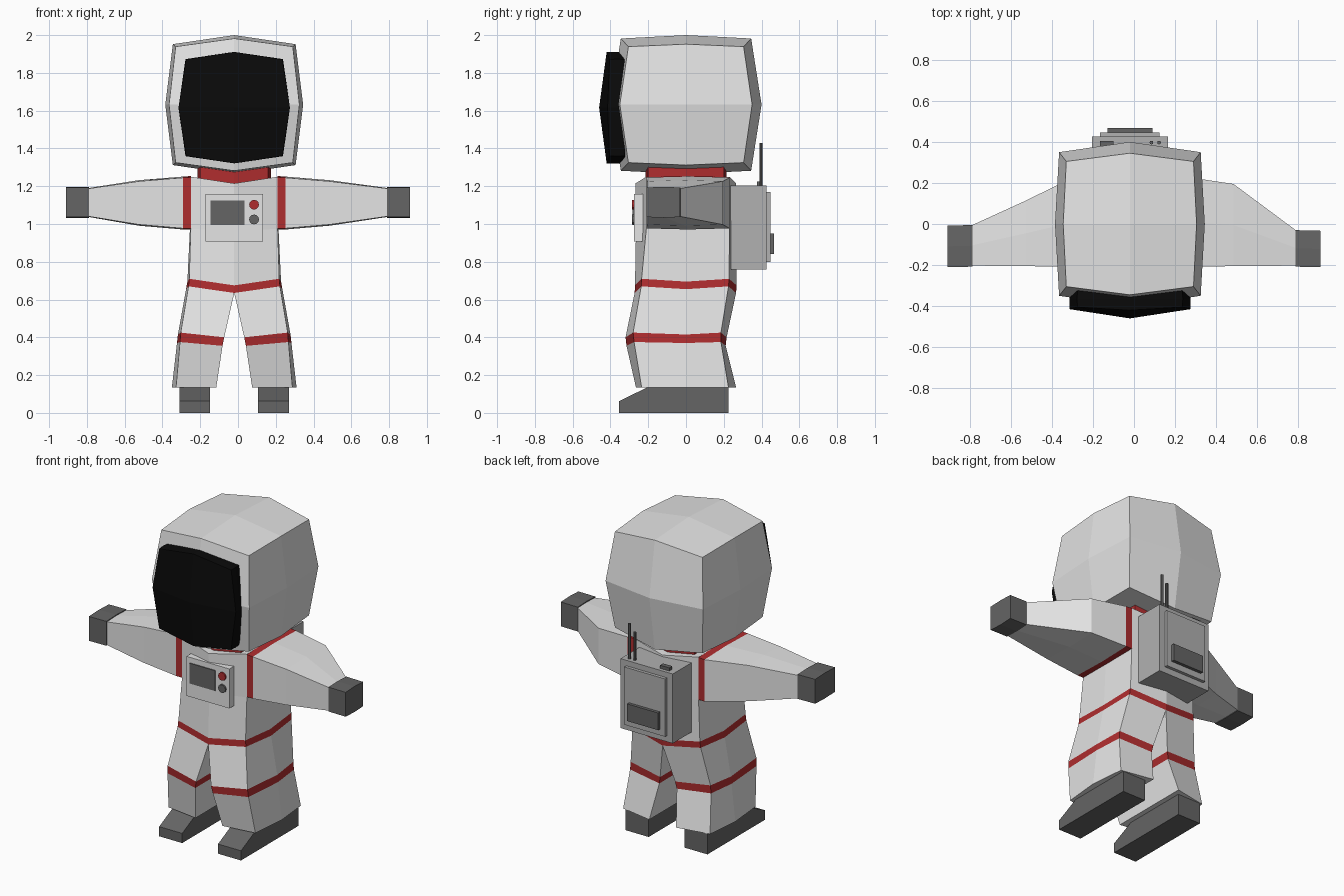
import bpy, bmesh, math
from mathutils import Vector

if "Cube" in bpy.data.objects:
    bpy.data.objects.remove(bpy.data.objects["Cube"])

CX = -0.02  # centre line of the figure


def material(name, rgb):
    m = bpy.data.materials.new(name)
    m.diffuse_color = (*rgb, 1)
    m.use_nodes = True
    m.node_tree.nodes["Principled BSDF"].inputs["Base Color"].default_value = m.diffuse_color
    return m


SUIT = material("suit_white", (0.78, 0.78, 0.78))
RED = material("stripe_red", (0.43, 0.026, 0.028))
DARK = material("dark_grey", (0.13, 0.13, 0.13))
PACK = material("pack_grey", (0.44, 0.44, 0.44))
BLACK = material("visor_black", (0.003, 0.003, 0.003))


def finish(name, bm, *mats):
    bmesh.ops.recalc_face_normals(bm, faces=bm.faces[:])
    me = bpy.data.meshes.new(name)
    bm.to_mesh(me)
    bm.free()
    for m in mats:
        me.materials.append(m)
    ob = bpy.data.objects.new(name, me)
    bpy.context.collection.objects.link(ob)
    return ob


def loft(bm, rings, red_bands=()):
    """Skin closed rings of points, capping both ends."""
    vs = [[bm.verts.new(p) for p in r] for r in rings]
    n = len(vs[0])
    for b in range(len(vs) - 1):
        for i in range(n):
            j = (i + 1) % n
            quad = [vs[b][i], vs[b][j], vs[b + 1][j], vs[b + 1][i]]
            if all(abs(v.co.x - CX) < 1e-5 for v in quad):
                continue  # no wall on the centre line
            bm.faces.new(quad).material_index = int(b in red_bands)
    bm.faces.new(vs[0])
    bm.faces.new(vs[-1])


def box(name, x0, x1, y0, y1, z0, z1, mat):
    bm = bmesh.new()
    loft(bm, [[(x0, y0, z), (x1, y0, z), (x1, y1, z), (x0, y1, z)] for z in (z0, z1)])
    return finish(name, bm, mat)


def cylinder(name, centre, radius, depth, mat, axis="Z", sides=12):
    bm = bmesh.new()
    bmesh.ops.create_cone(bm, cap_ends=True, segments=sides, radius1=radius,
                          radius2=radius, depth=depth)
    ob = finish(name, bm, mat)
    ob.location = centre
    if axis == "Y":
        ob.rotation_euler.x = math.pi / 2
    return ob


def bulged_box(name, centre, xs, ys, zs, mat):
    """2x2-per-side box; each table: corner, 1st other axis mid, 2nd mid, face centre."""
    bm = bmesh.new()
    bmesh.ops.create_cube(bm, size=2)
    bmesh.ops.subdivide_edges(bm, edges=bm.edges[:], cuts=1, use_grid_fill=True)
    for v in bm.verts:
        i, j, k = (round(c) for c in v.co)
        pick = lambda t, a, b: t[(a == 0) + 2 * (b == 0)]
        v.co = Vector(centre) + Vector((i * pick(xs, j, k), j * pick(ys, i, k),
                                        k * pick(zs, i, j)))
    return finish(name, bm, mat)


# Helmet and visor
bulged_box("helmet", (CX, 0, 1.632), (.31, .325, .345, .365), (.305, .345, .35, .40),
           (.307, .35, .32, .368), SUIT)
bulged_box("visor", (CX, -.365, 1.616), (.255, .258, .295, .295), (.04, .055, .05, .095),
           (.255, .295, .257, .295), BLACK)

# Neck ring
bm = bmesh.new()
outline = [(-.18, -.2), (0, -.215), (.18, -.2), (.195, 0), (.18, .2), (0, .215),
           (-.18, .2), (-.195, 0)]
loft(bm, [[(CX + x, y, z) for x, y in outline] for z in (1.2, 1.32)])
finish("neck", bm, RED)

# Torso and legs: outer x, side x, inner x, outer front/back y, inner front/back y,
# outer z, side z, inner z
half_body = [
    (.308, .33, .095, -.235, .225, -.265, .265, .135, .135, .135),
    (.287, .303, .062, -.275, .185, -.315, .21, .375, .37, .355),
    (.283, .298, .053, -.28, .185, -.32, .215, .425, .415, .40),
    (.242, .255, 0, -.237, .225, -.272, .265, .67, .655, .635),
    (.238, .248, 0, -.235, .228, -.27, .268, .71, .695, .675),
    (.23, .235, 0, -.21, .23, -.265, .27, .975, .965, .96),
    (.23, .23, 0, -.21, .23, -.268, .265, 1.25, 1.25, 1.215),
]
bm = bmesh.new()
for s in (-1, 1):
    rings = []
    for xo, xm, xi, fo, bo, fi, bi, zo, zm, zi in half_body:
        ring = [(xo, fo, zo), (xm, 0, zm), (xo, bo, zo), (xi, bi, zi), (xi, 0, zi), (xi, fi, zi)]
        rings.append([(CX + s * x, y, z) for x, y, z in ring])
    loft(bm, rings, red_bands=(1, 3))
bmesh.ops.remove_doubles(bm, verts=bm.verts[:], dist=1e-4)
finish("suit_body", bm, SUIT, RED)


def limb_ring(x, y0, y1, z0, z1, bulge=.006):
    m = (y0 + y1) / 2
    return [(x, y0, z0), (x, y0, z1), (x, m, z1 + bulge), (x, y1, z1), (x, y1, z0),
            (x, m, z0 - bulge)]


# Arms, hands, boots
for s, side, elbow_y, wrist_y in ((-1, "left", .115, -.005), (1, "right", .195, -.03)):
    wrist = .788 * s
    bm = bmesh.new()
    loft(bm, [limb_ring(CX + s * .228, -.21, .23, .977, 1.248),
              limb_ring(CX + s * .272, -.21, .23, .977, 1.245),
              limb_ring(CX + s * .505, -.205, elbow_y, .997, 1.226),
              limb_ring(wrist, -.203, wrist_y, 1.04, 1.188, .003)], red_bands=(0,))
    finish(side + "_arm", bm, SUIT, RED)

    bm = bmesh.new()
    loft(bm, [limb_ring(wrist, -.208, wrist_y, 1.037, 1.193, .004),
              limb_ring(.91 * s, -.21, wrist_y - .003, 1.037, 1.193, .004)])
    finish(side + "_hand", bm, DARK)

    bm = bmesh.new()
    profile = [(.225, 0), (.225, .14), (-.195, .14), (-.355, .062), (-.355, 0)]
    loft(bm, [[(CX + s * x, y, z) for y, z in profile] for x in (.127, .29)])
    finish(side + "_boot", bm, DARK)

# Chest control box
box("chest_box", CX - .152, CX + .152, -.276, -.225, .907, 1.16, SUIT)
box("chest_screen", -.145, .035, -.282, -.274, .995, 1.125, DARK)
cylinder("red_button", (.085, -.279, 1.102), .026, .014, RED, "Y")
cylinder("grey_button", (.085, -.279, 1.024), .026, .014, DARK, "Y")

# Backpack with raised panel, pocket, antennas and top switch
box("backpack", CX - .185, CX + .185, .23, .427, .76, 1.205, PACK)
box("backpack_panel", CX - .145, CX + .145, .42, .447, .80, 1.17, PACK)
box("backpack_pocket", CX - .11, CX + .11, .44, .467, .84, .95, DARK)
box("backpack_switch", CX - .145, CX - .08, .375, .405, 1.2, 1.225, DARK)
cylinder("long_antenna", (.122, .397, 1.315), .009, .23, DARK, sides=8)
cylinder("short_antenna", (.085, .397, 1.29), .009, .19, DARK, sides=8)
